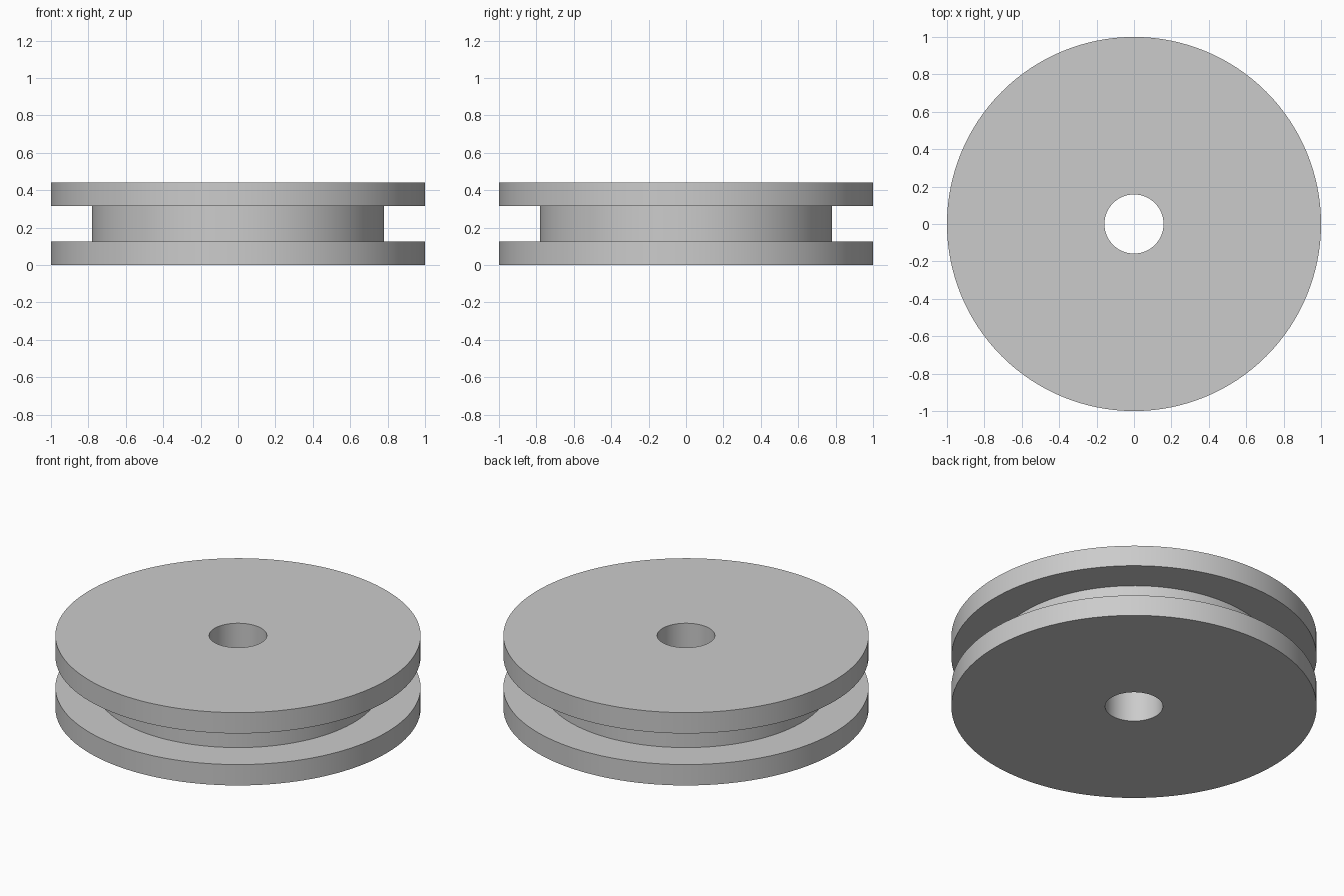
import bpy, bmesh
from math import radians, tau
from mathutils import Vector

cube = bpy.data.objects.get("Cube")
if cube:
    bpy.data.objects.remove(cube, do_unlink=True)

# Plain grey material
GREY = (0.6, 0.6, 0.6, 1.0)
grey = bpy.data.materials.new("light_grey")
grey.use_nodes = True
grey.diffuse_color = GREY
grey.node_tree.nodes["Principled BSDF"].inputs["Base Color"].default_value = GREY

# Spool dimensions
HEIGHT, FLANGE = 0.44, 0.126
BORE_R, HUB_R, RIM_R = 0.158, 0.78, 1.0
SEGMENTS = 128


def lathe(name, profile, material):
    """Revolve a closed (radius, height) profile around z."""
    bm = bmesh.new()
    verts = [bm.verts.new(Vector((r, 0, z))) for r, z in profile]
    edges = [bm.edges.new((v, verts[i - 1])) for i, v in enumerate(verts)]
    bmesh.ops.spin(bm, geom=verts + edges, cent=(0, 0, 0), axis=(0, 0, 1),
                   angle=tau, steps=SEGMENTS, use_merge=True)
    bmesh.ops.remove_doubles(bm, verts=bm.verts, dist=1e-5)
    bmesh.ops.recalc_face_normals(bm, faces=bm.faces)
    mesh = bpy.data.meshes.new(name)
    bm.to_mesh(mesh)
    bm.free()
    mesh.materials.append(material)
    obj = bpy.data.objects.new(name, mesh)
    bpy.context.collection.objects.link(obj)
    bpy.ops.object.select_all(action="DESELECT")
    obj.select_set(True)
    bpy.context.view_layer.objects.active = obj
    bpy.ops.object.shade_smooth_by_angle(angle=radians(30))
    return obj


# Lower half of the section, from bore to hub, mirrored for the upper half
lower = [(BORE_R, 0), (RIM_R, 0), (RIM_R, FLANGE), (HUB_R, FLANGE)]
upper = [(r, HEIGHT - z) for r, z in reversed(lower)]
lathe("grooved_pulley_wheel", lower + upper, grey)
